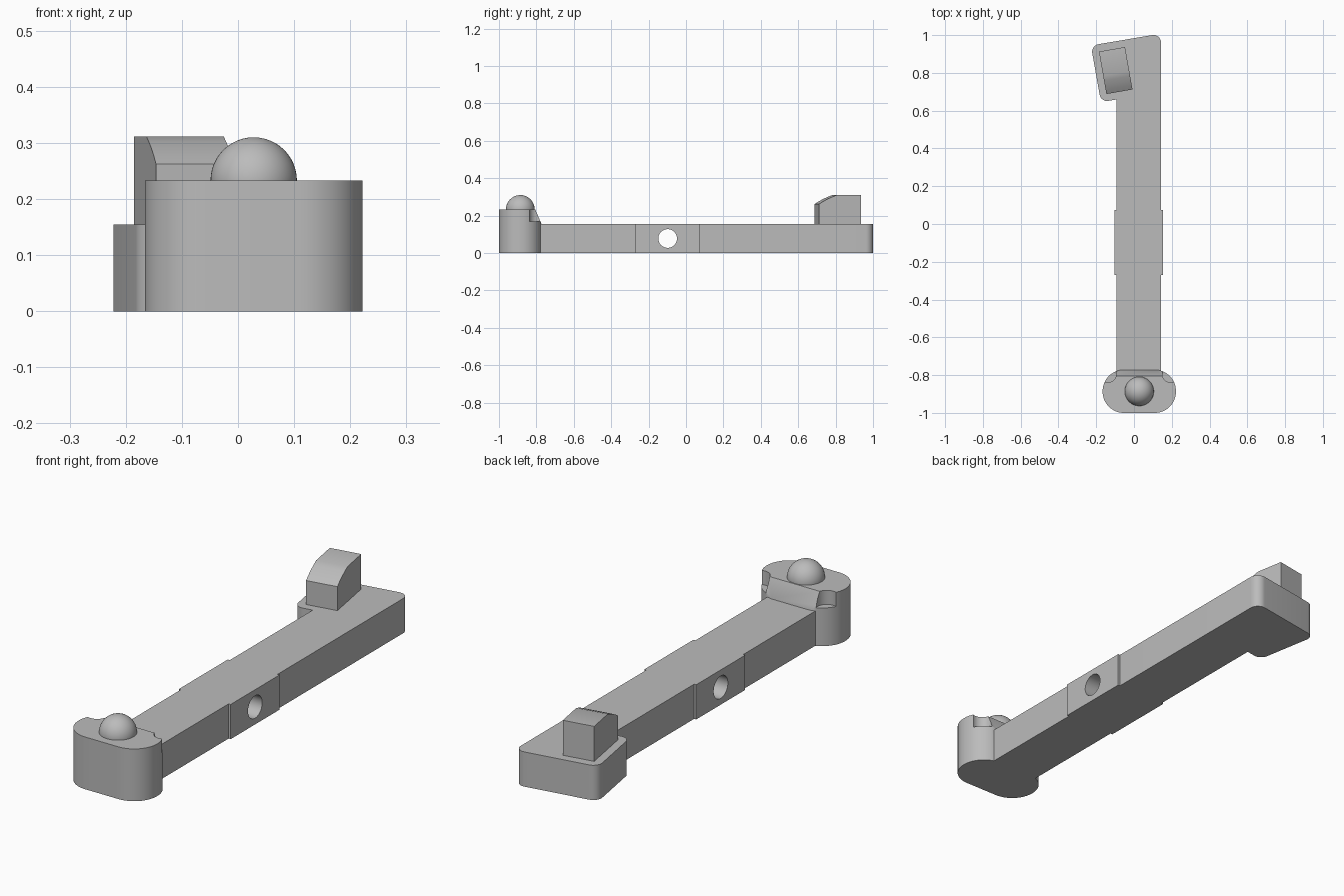
import bpy, bmesh, math
from mathutils import Vector, Matrix

if "Cube" in bpy.data.objects:
    bpy.data.objects.remove(bpy.data.objects["Cube"])

grey = bpy.data.materials.new("plain_grey")
grey.use_nodes = True
colour = (0.5, 0.5, 0.5, 1)
grey.diffuse_color = colour
grey.node_tree.nodes["Principled BSDF"].inputs["Base Color"].default_value = colour


def rounded(corners, steps=10):
    """Outline from (x, y, radius) corners, with arcs where radius > 0."""
    out = []
    for i, (x, y, r) in enumerate(corners):
        p = Vector((x, y))
        if r == 0:
            out.append(p)
            continue
        a = (Vector(corners[i - 1][:2]) - p).normalized()
        b = (Vector(corners[(i + 1) % len(corners)][:2]) - p).normalized()
        half = a.angle(b) / 2
        centre = p + (a + b).normalized() * (r / math.sin(half))
        start = p + a * (r / math.tan(half)) - centre
        end = p + b * (r / math.tan(half)) - centre
        sweep = start.angle_signed(end)
        for k in range(steps + 1):
            out.append(centre + Matrix.Rotation(-sweep * k / steps, 2) @ start)
    return out


def finish(name, bm):
    bmesh.ops.recalc_face_normals(bm, faces=bm.faces)
    mesh = bpy.data.meshes.new(name)
    bm.to_mesh(mesh)
    bm.free()
    mesh.materials.append(grey)
    obj = bpy.data.objects.new(name, mesh)
    bpy.context.collection.objects.link(obj)
    return obj


def prism(name, points, direction):
    """Extrude a closed outline of 3D points along a direction."""
    bm = bmesh.new()
    face = bm.faces.new([bm.verts.new(p) for p in points])
    ext = bmesh.ops.extrude_face_region(bm, geom=[face])
    verts = [g for g in ext["geom"] if isinstance(g, bmesh.types.BMVert)]
    bmesh.ops.translate(bm, verts=verts, vec=direction)
    return finish(name, bm)


def cylinder(name, radius, depth, matrix):
    bm = bmesh.new()
    bmesh.ops.create_cone(bm, cap_ends=True, segments=48, radius1=radius,
                          radius2=radius, depth=depth, matrix=matrix)
    return finish(name, bm)


def activate(obj):
    bpy.ops.object.select_all(action='DESELECT')
    obj.select_set(True)
    bpy.context.view_layer.objects.active = obj


def cut(obj, cutter):
    cutter.hide_render = True
    mod = obj.modifiers.new("cut", 'BOOLEAN')
    mod.operation = 'DIFFERENCE'
    mod.solver = 'EXACT'
    mod.object = cutter
    activate(obj)
    bpy.ops.object.modifier_apply(modifier=mod.name)
    bpy.data.objects.remove(cutter)


def smooth(obj):
    activate(obj)
    bpy.ops.object.shade_smooth_by_angle(angle=math.radians(30))


# Arm: long beam with side pads and a slanted head
left, right, pad = -0.093, 0.143, 0.01
pad_front, pad_back, root = -0.27, 0.075, -0.785
thick = 0.155
outline = rounded([
    (left, root, 0), (right, root, 0),
    (right, pad_front, 0), (right + pad, pad_front, 0),
    (right + pad, pad_back, 0), (right, pad_back, 0),
    (right, 1.008, 0.04), (-0.228, 0.945, 0.04), (-0.175, 0.645, 0.04),
    (left, 0.659, 0),
    (left, pad_back, 0), (left - pad, pad_back, 0),
    (left - pad, pad_front, 0), (left, pad_front, 0)])
arm = prism("arm", [(p.x, p.y, 0) for p in outline], (0, 0, thick))

# Pivot hole through the pads
cut(arm, cylinder("hole_cutter", 0.05, 1, Matrix.Translation((0, -0.098, 0.078))
                  @ Matrix.Rotation(math.pi / 2, 4, 'Y')))
smooth(arm)

# Foot: rounded end block
mid, top = 0.028, 0.233
half, r = 0.194, 0.112
outline = rounded([(mid - half, -1, r), (mid + half, -1, r),
                   (mid + half, -0.772, r), (mid - half, -0.772, r)], 16)
foot = prism("foot", [(p.x, p.y, 0) for p in outline], (0, 0, top))

# Sloped back edge and two round corner notches
slope = [(-0.806, top), (-0.820, 0.264), (-0.7, 0.264), (-0.7, thick), (-0.772, thick)]
cut(foot, prism("slope_cutter", [(-0.5, y, z) for y, z in slope], (1, 0, 0)))
for side in (-1, 1):
    cut(foot, cylinder("notch_cutter", 0.045, 0.2,
                       Matrix.Translation((mid + side * 0.167, -0.794, 0.27))))
smooth(foot)

# Ball: dome on the foot
bm = bmesh.new()
bmesh.ops.create_uvsphere(bm, u_segments=48, v_segments=24, radius=0.077,
                          matrix=Matrix.Translation((mid, -0.886, top)))
bmesh.ops.bisect_plane(bm, geom=bm.verts[:] + bm.edges[:] + bm.faces[:], dist=1e-5,
                       plane_co=(0, 0, top - 0.005), plane_no=(0, 0, -1), clear_outer=True)
smooth(finish("ball", bm))

# Striker: turned block with a gently curved front slope
turn = Matrix.Translation((-0.146, 0.688, 0)) @ Matrix.Rotation(math.radians(10), 4, 'Z')
side_profile = [(0, thick - 0.01), (0.228, thick - 0.01), (0.228, 0.311), (0.098, 0.311),
                (0.072, 0.301), (0.047, 0.290), (0.023, 0.277), (0, 0.262)]
striker = prism("striker", [(0, y, z) for y, z in side_profile], (0.14, 0, 0))
striker.data.transform(turn)
smooth(striker)
